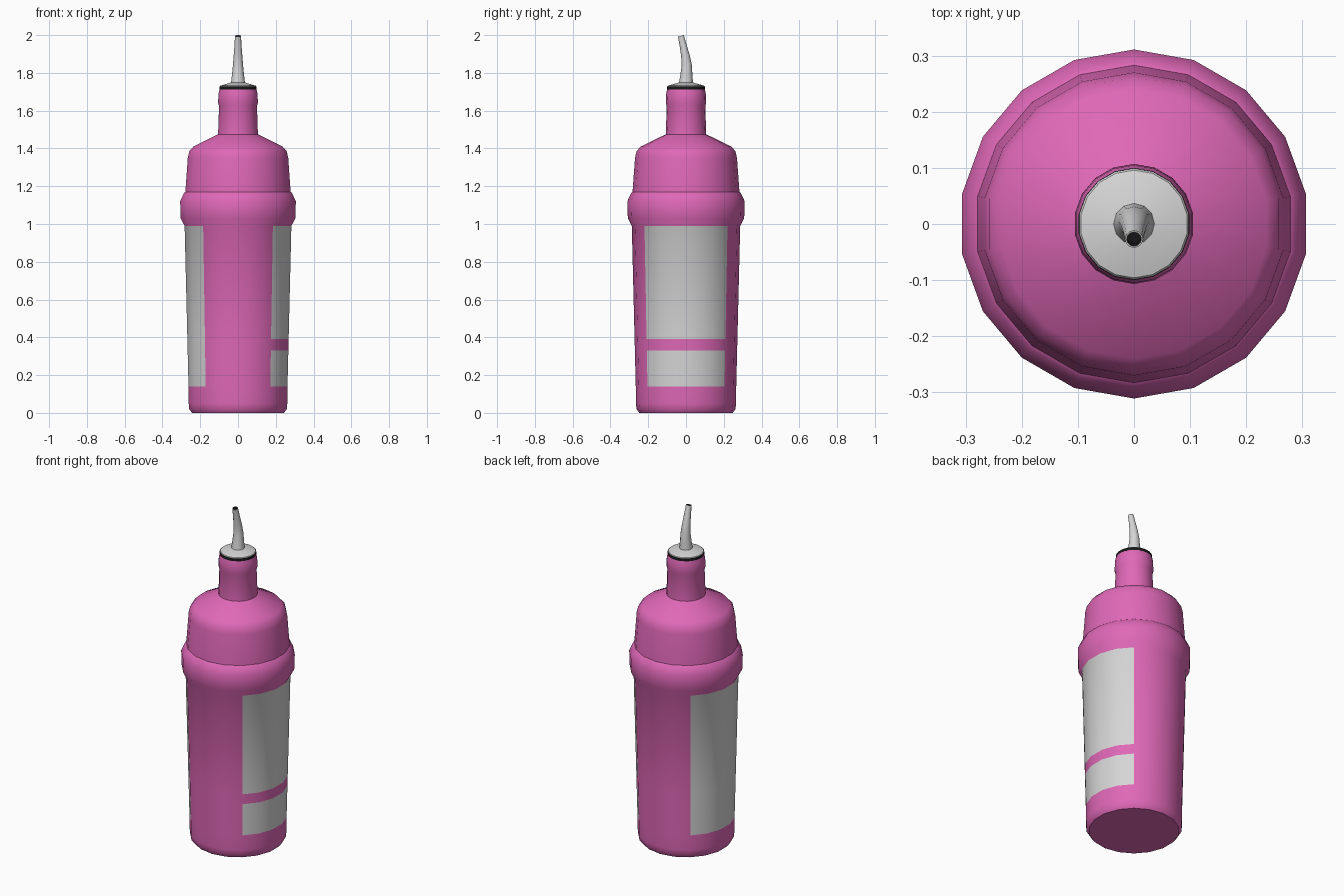
import bpy, bmesh, math
from mathutils import Vector, Matrix

cube = bpy.data.objects.get("Cube")
if cube:
    bpy.data.objects.remove(cube, do_unlink=True)


def material(name, rgb):
    m = bpy.data.materials.new(name)
    m.use_nodes = True
    m.diffuse_color = (*rgb, 1)
    m.node_tree.nodes["Principled BSDF"].inputs["Base Color"].default_value = (*rgb, 1)
    return m


pink = material("pink", (0.74, 0.138, 0.475))
grey = material("light grey", (0.67, 0.67, 0.67))
black = material("black", (0.01, 0.01, 0.01))


def loft(name, rings, sides, mats, rule=None):
    """Skin circular rings given as (radius, centre, tilt about x), capping both ends."""
    bm = bmesh.new()
    loops = []
    for radius, centre, tilt in rings:
        turn = Matrix.Rotation(tilt, 3, 'X')
        loop = []
        for k in range(sides):
            a = math.pi / 2 + math.tau * k / sides
            p = Vector((radius * math.cos(a), radius * math.sin(a), 0))
            loop.append(bm.verts.new(turn @ p + Vector(centre)))
        loops.append(loop)
    for low, high in zip(loops, loops[1:]):
        for k in range(sides):
            n = (k + 1) % sides
            bm.faces.new((low[k], low[n], high[n], high[k]))
    bm.faces.new(loops[0][::-1])
    bm.faces.new(loops[-1])
    if rule:
        for f in bm.faces:
            f.material_index = rule(f.calc_center_median())
    mesh = bpy.data.meshes.new(name)
    bm.to_mesh(mesh)
    bm.free()
    for m in mats:
        mesh.materials.append(m)
    obj = bpy.data.objects.new(name, mesh)
    bpy.context.collection.objects.link(obj)
    bpy.ops.object.select_all(action='DESELECT')
    obj.select_set(True)
    bpy.context.view_layer.objects.active = obj
    bpy.ops.object.shade_smooth_by_angle(angle=math.radians(32))
    return obj


def lathe(name, profile, sides, mats, rule=None):
    return loft(name, [(r, (0, 0, z), 0) for r, z in profile], sides, mats, rule)


# Bottle: body, raised band, shoulder and neck, with side labels
LABEL_BOTTOM, STRIPE_LOW, STRIPE_HIGH, LABEL_TOP = 0.14, 0.33, 0.39, 0.99


def label_rule(c):
    if not LABEL_BOTTOM < c.z < LABEL_TOP:
        return 0
    if abs(math.atan2(c.y, abs(c.x))) > math.radians(50):
        return 0
    # only the left label is split by a stripe
    if c.x > 0 and STRIPE_LOW < c.z < STRIPE_HIGH:
        return 0
    return 1


def wall(z):
    return 0.265 + 0.022 * (z - 0.1) / 0.89


body = [(0.247, 0), (0.262, 0.02), (0.265, 0.05)]
body += [(wall(z), z) for z in (LABEL_BOTTOM, STRIPE_LOW, STRIPE_HIGH, LABEL_TOP)]
body += [(0.308, 1.03), (0.311, 1.12), (0.29, 1.165), (0.283, 1.17),
         (0.27, 1.35), (0.262, 1.385), (0.24, 1.41), (0.107, 1.475),
         (0.102, 1.625), (0.107, 1.64), (0.105, 1.69), (0.099, 1.715)]
lathe("bottle", body, 18, [pink, grey], label_rule)

# Pourer stopper
lathe("seal_ring", [(0.1, 1.712), (0.1, 1.728)], 18, [black])
lathe("pourer_cap", [(0.099, 1.728), (0.096, 1.732), (0.035, 1.75)], 18, [grey])

# Curved spout with a recessed opening
spout = [(0.037, (0, 0, 1.745), 0),
         (0.032, (0, 0.002, 1.79), 0),
         (0.027, (0, 0.004, 1.84), 0.08),
         (0.023, (0, -0.003, 1.89), 0.2),
         (0.019, (0, -0.014, 1.94), 0.25),
         (0.016, (0, -0.027, 1.996), 0.25),
         (0.013, (0, -0.027, 1.996), 0.25),
         (0.013, (0, -0.022, 1.97), 0.25)]
nozzle = loft("spout", spout, 12, [grey, black])
# the inner wall and floor of the opening are dark
for face in list(nozzle.data.polygons)[6 * 12:]:
    face.material_index = 1
nozzle.data.polygons[7 * 12].material_index = 0
